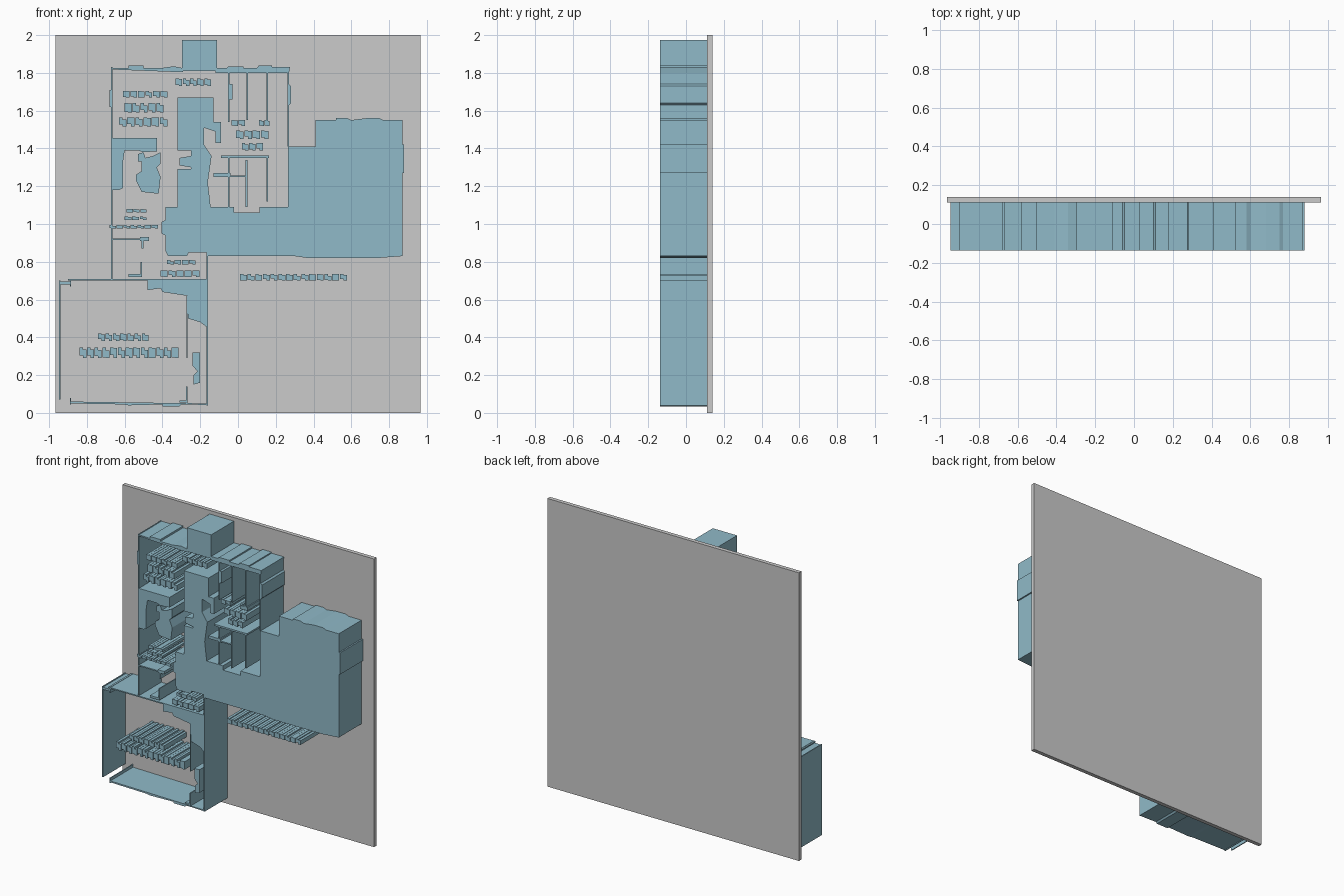
import bpy, bmesh, random

random.seed(4)
FRONT, BACK = -0.137, 0.112

blue = bpy.data.materials.new("plan_blue")
blue.diffuse_color = (0.28, 0.49, 0.58, 1)


def prisms(name, outlines, y0=FRONT, y1=BACK, mat=blue):
    """Extrude closed (x, z) outlines from y0 to y1 into one object."""
    bm = bmesh.new()
    for pts in outlines:
        face = bm.faces.new([bm.verts.new((x, y0, z)) for x, z in pts])
        out = bmesh.ops.extrude_face_region(bm, geom=[face], use_keep_orig=True)
        for v in out["geom"]:
            if isinstance(v, bmesh.types.BMVert):
                v.co.y = y1
    bmesh.ops.recalc_face_normals(bm, faces=bm.faces[:])
    me = bpy.data.meshes.new(name)
    bm.to_mesh(me)
    bm.free()
    if mat:
        me.materials.append(mat)
    ob = bpy.data.objects.new(name, me)
    bpy.context.collection.objects.link(ob)
    return ob


def rect(x0, x1, z0, z1):
    return [(x0, z0), (x1, z0), (x1, z1), (x0, z1)]


def ragged(x0, x1, z0, z1):
    """Abstract strip of fragments with notched top and bottom edges."""
    n = max(2, round((x1 - x0) / 0.04))
    w, h, out = (x1 - x0) / n, z1 - z0, []
    for i in range(n):
        a, b = x0 + i * w, x0 + (i + 0.9) * w
        m = (a + b) / 2
        low, high = random.uniform(0, 0.3) * h, random.uniform(0, 0.3) * h
        out.append([(a, z0 + low), (m, z0 + low), (m, z0), (b, z0),
                    (b, z1 - high), (m, z1 - high), (m, z1), (a, z1)])
    return out


# Backing plate
prisms("backing_plate", [rect(-0.966, 0.966, 0, 2)], BACK, 0.14, None)

# Large room joined to the corridor
prisms("large_room", [[
    (-0.32, 1.67), (-0.13, 1.67), (-0.13, 1.54), (-0.09, 1.54),
    (-0.09, 1.43), (-0.12, 1.43), (-0.12, 1.49), (-0.18, 1.51),
    (-0.18, 1.42), (-0.14, 1.36), (-0.16, 1.22), (-0.145, 1.09),
    (-0.02, 1.09), (-0.02, 1.06), (0.115, 1.06), (0.115, 1.09),
    (0.265, 1.09), (0.265, 1.41), (0.41, 1.41), (0.41, 1.55),
    (0.52, 1.55), (0.52, 1.56), (0.58, 1.56), (0.60, 1.55), (0.68, 1.56),
    (0.75, 1.56), (0.77, 1.55), (0.87, 1.55), (0.87, 1.42),
    (0.88, 1.42), (0.88, 1.27), (0.87, 1.27), (0.87, 0.83),
    (0.74, 0.82), (0.37, 0.82), (0.30, 0.83), (-0.16, 0.83),
    (-0.165, 0.85), (-0.26, 0.85), (-0.27, 0.83), (-0.37, 0.83),
    (-0.385, 0.86), (-0.385, 0.94), (-0.405, 0.95), (-0.405, 1.01),
    (-0.385, 1.02), (-0.385, 1.09), (-0.32, 1.09), (-0.32, 1.29),
    (-0.25, 1.29), (-0.25, 1.30), (-0.31, 1.31), (-0.31, 1.35),
    (-0.25, 1.36), (-0.25, 1.39), (-0.32, 1.39)]])

# Chimney-like tower on the top wall
prisms("top_tower", [rect(-0.296, -0.11, 1.81, 1.975)])

# Outer walls of the upper rooms
prisms("upper_walls", [
    rect(-0.672, -0.665, 0.71, 1.83),
    rect(-0.68, -0.665, 1.62, 1.71),
    [(-0.67, 1.818), (-0.33, 1.805), (-0.29, 1.805), (-0.29, 1.825),
     (-0.34, 1.835), (-0.41, 1.825), (-0.50, 1.825), (-0.50, 1.838),
     (-0.58, 1.838), (-0.58, 1.825), (-0.67, 1.827)],
    [(-0.12, 1.80), (0.27, 1.80), (0.275, 1.83), (0.18, 1.83),
     (0.18, 1.838), (0.11, 1.838), (0.10, 1.825), (0.03, 1.825),
     (0.03, 1.835), (-0.05, 1.835), (-0.06, 1.825), (-0.12, 1.825)],
    [(0.262, 1.41), (0.27, 1.41), (0.27, 1.63), (0.28, 1.64),
     (0.28, 1.73), (0.27, 1.74), (0.27, 1.82), (0.262, 1.82)]])

# Thin partitions of the kitchen
prisms("kitchen_partitions",
       [rect(x - 0.004, x + 0.004, a, b) for x, a, b in (
           (-0.05, 1.54, 1.81), (0.05, 1.55, 1.81), (0.155, 1.54, 1.81),
           (-0.05, 1.09, 1.35), (0.045, 1.09, 1.34), (0.155, 1.12, 1.35))]
       + [rect(-0.09, 0.165, 1.35, 1.362), rect(-0.13, -0.04, 1.25, 1.27),
          rect(-0.04, 0.04, 1.25, 1.258), rect(-0.05, -0.03, 1.66, 1.74)])

# Small left room with its fittings
prisms("small_left_room", [
    [(-0.67, 1.455), (-0.43, 1.455), (-0.43, 1.385), (-0.50, 1.38),
     (-0.53, 1.39), (-0.60, 1.39), (-0.61, 1.32), (-0.61, 1.19),
     (-0.63, 1.18), (-0.67, 1.18)],
    [(-0.53, 1.37), (-0.50, 1.38), (-0.49, 1.35), (-0.45, 1.36),
     (-0.41, 1.38), (-0.41, 1.32), (-0.43, 1.30), (-0.41, 1.25),
     (-0.42, 1.16), (-0.51, 1.17), (-0.54, 1.23), (-0.54, 1.26),
     (-0.51, 1.28), (-0.51, 1.33), (-0.53, 1.33)]])

# Thin partitions of the entry area
prisms("entry_partitions", [
    rect(-0.67, -0.50, 0.915, 0.923), rect(-0.52, -0.47, 0.91, 0.93),
    rect(-0.51, -0.50, 0.87, 0.92), rect(-0.515, -0.508, 0.72, 0.80),
    rect(-0.58, -0.51, 0.72, 0.735)])

# Walls of the lower room
prisms("lower_walls", [
    rect(-0.948, -0.941, 0.07, 0.70), rect(-0.948, -0.89, 0.68, 0.695),
    rect(-0.90, -0.16, 0.70, 0.708), rect(-0.89, -0.884, 0.67, 0.71),
    [(-0.89, 0.05), (-0.61, 0.045), (-0.58, 0.04), (-0.40, 0.045),
     (-0.40, 0.035), (-0.31, 0.035), (-0.30, 0.045), (-0.16, 0.042),
     (-0.16, 0.05), (-0.40, 0.053), (-0.89, 0.06)],
    rect(-0.89, -0.884, 0.045, 0.08),
    rect(-0.168, -0.16, 0.04, 0.85), rect(-0.272, -0.267, 0.29, 0.62),
    rect(-0.275, -0.267, 0.05, 0.14), rect(-0.31, -0.27, 0.055, 0.065)])

# Solid corner and ledge of the lower room
prisms("lower_corner", [
    [(-0.48, 0.705), (-0.16, 0.705), (-0.16, 0.45), (-0.20, 0.48),
     (-0.265, 0.50), (-0.27, 0.62), (-0.40, 0.64), (-0.41, 0.66),
     (-0.48, 0.65)],
    [(-0.24, 0.32), (-0.20, 0.32), (-0.20, 0.16), (-0.235, 0.15),
     (-0.235, 0.20), (-0.215, 0.22), (-0.24, 0.25)]])

# Loose ragged strips inside and beside the rooms
strips = {
    "upper_left_strips": [(-0.61, -0.37, 1.67, 1.705), (-0.60, -0.39, 1.59, 1.64),
                          (-0.63, -0.37, 1.515, 1.565), (-0.33, -0.14, 1.73, 1.77)],
    "kitchen_strips": [(-0.035, 0.04, 1.52, 1.55), (0.11, 0.17, 1.52, 1.55),
                       (-0.01, 0.165, 1.45, 1.495), (0.02, 0.135, 1.39, 1.43)],
    "middle_strips": [(-0.59, -0.48, 1.06, 1.08), (-0.60, -0.48, 1.02, 1.04),
                      (-0.68, -0.42, 0.975, 0.995), (-0.375, -0.22, 0.785, 0.81),
                      (-0.41, -0.20, 0.72, 0.755)],
    "outside_strip": [(0.01, 0.58, 0.70, 0.735)],
    "lower_strips": [(-0.74, -0.47, 0.38, 0.42), (-0.84, -0.31, 0.29, 0.345)],
}
for name, rows in strips.items():
    prisms(name, [piece for r in rows for piece in ragged(*r)])
